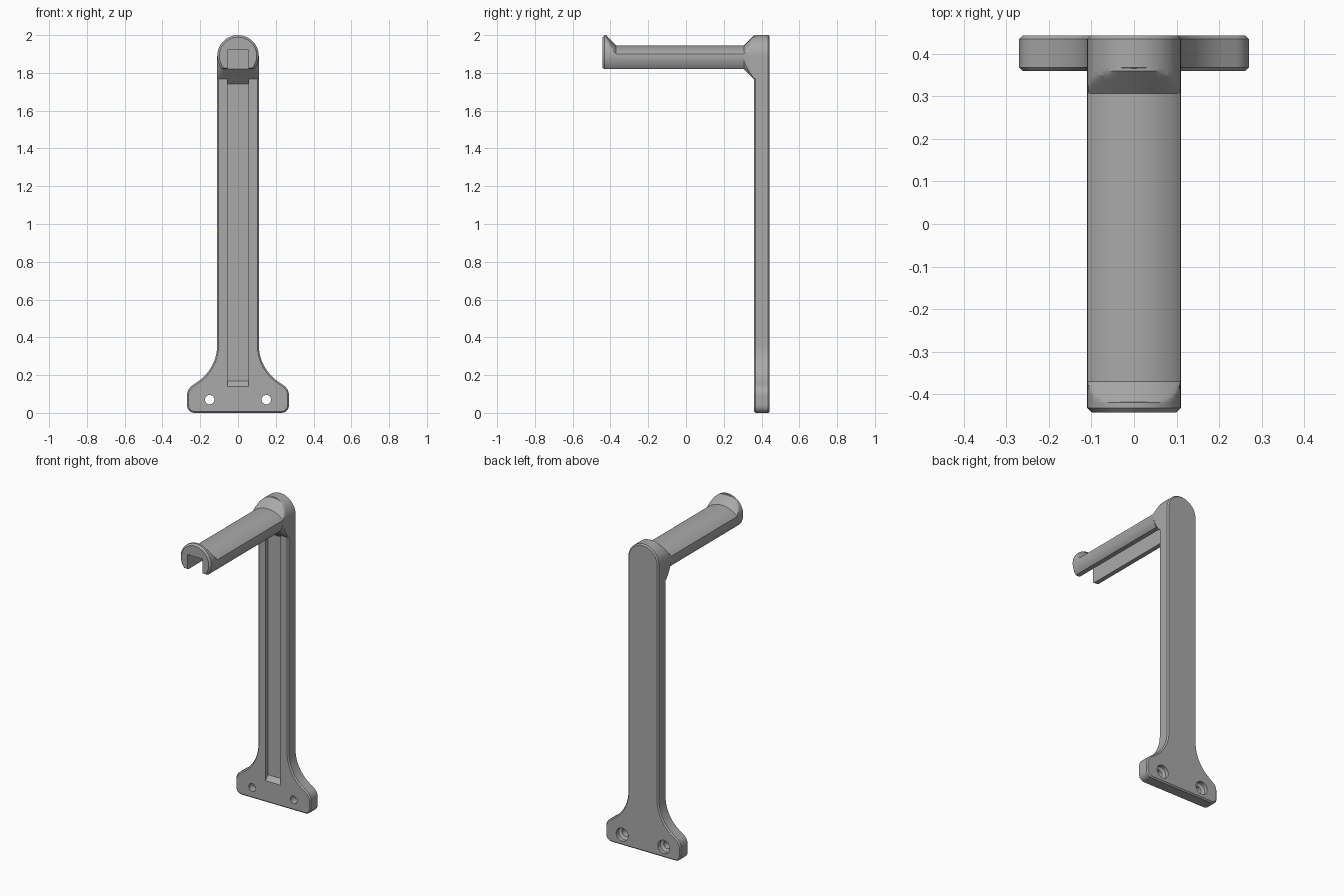
import bpy, bmesh
from math import sin, cos, pi, radians, sqrt
from mathutils import Vector

cube = bpy.data.objects.get("Cube")
if cube:
    bpy.data.objects.remove(cube, do_unlink=True)

grey = bpy.data.materials.new("mid_grey")
grey.use_nodes = True
COLOUR = (0.4, 0.4, 0.4, 1)
grey.diffuse_color = COLOUR
grey.node_tree.nodes["Principled BSDF"].inputs["Base Color"].default_value = COLOUR

R, AXIS = 0.11, 1.89          # post half width, height of the round top's centre
BACK, FRONT = 0.443, 0.36     # post depth range
ARM_LOW, CROWN = 1.82, 0.157  # arm underside, radius of its shallow top


def loft(name, rings):
    """Skin closed rings of equal length and cap both ends."""
    bm = bmesh.new()
    loops = [[bm.verts.new(p) for p in ring] for ring in rings]
    n = len(loops[0])
    for a, b in zip(loops, loops[1:]):
        for i in range(n):
            j = (i + 1) % n
            bm.faces.new((a[i], a[j], b[j], b[i]))
    bm.faces.new(loops[0][::-1])
    bm.faces.new(loops[-1])
    bmesh.ops.remove_doubles(bm, verts=bm.verts, dist=0.00005)
    bmesh.ops.recalc_face_normals(bm, faces=bm.faces)
    mesh = bpy.data.meshes.new(name)
    bm.to_mesh(mesh)
    bm.free()
    mesh.materials.append(grey)
    ob = bpy.data.objects.new(name, mesh)
    bpy.context.collection.objects.link(ob)
    return ob


def select(ob):
    bpy.ops.object.select_all(action='DESELECT')
    ob.select_set(True)
    bpy.context.view_layer.objects.active = ob


def cut(ob, cutter):
    cutter.hide_render = True
    mod = ob.modifiers.new("cut", 'BOOLEAN')
    mod.operation, mod.solver, mod.object = 'DIFFERENCE', 'EXACT', cutter
    select(ob)
    bpy.ops.object.modifier_apply(modifier=mod.name)
    bpy.data.objects.remove(cutter, do_unlink=True)


def arc(cx, cz, r, start, end, steps):
    angles = [radians(start + (end - start) * i / steps) for i in range(steps + 1)]
    return [Vector((cx + r * cos(a), cz + r * sin(a))) for a in angles]


def rect(y, half, low, high):
    return [(-half, y, low), (half, y, low), (half, y, high), (-half, y, high)]


# Post: flared foot, straight shaft and round top, with chamfered rims
half = arc(0.23, 0.04, 0.04, -90, 0, 6)
half += arc(0.205, 0.092, 0.065, 0, 55, 8)
half += arc(R + 0.235, 0.36, 0.235, 235, 180, 12)
half += arc(0, AXIS, R, 0, 90, 16)
outline = half + [Vector((-p.x, p.y)) for p in half[-2::-1]]


def inset(points, d):
    out = []
    for i, p in enumerate(points):
        a = (p - points[i - 1]).normalized()
        b = (points[(i + 1) % len(points)] - p).normalized()
        t = (a + b).normalized()
        out.append(p + Vector((-t.y, t.x)) * d)
    return out


rim = 0.008
levels = [(FRONT, rim), (FRONT + rim, 0), (BACK - rim, 0), (BACK, rim)]
post = loft("post", [[(p.x, y, p.y) for p in inset(outline, d)] for y, d in levels])

# Front groove with sloping ends
cut(post, loft("groove_cutter", [rect(y, 0.055, 0.14 + y - FRONT, 1.77 - y + FRONT)
                                 for y in (FRONT - 0.01, FRONT + 0.028)]))

# Screw holes, countersunk from the back
for side in (-1, 1):
    steps = ((FRONT - 0.02, 0.025), (0.408, 0.025), (0.418, 0.043), (BACK + 0.02, 0.043))
    rings = [[(p.x, y, p.y) for p in arc(side * 0.15, 0.07, r, 0, 345, 23)] for y, r in steps]
    cut(post, loft("screw_hole_cutter", rings))


# Arm: one section, grown upward for the lip and both ways for the gusset
def section(y, up=0.0, down=0.0, scale=1.0):
    xs = [-R * cos(pi * i / 32) for i in range(33)]
    top, low = [], []
    for x in xs:
        circle = sqrt(max(R * R - x * x, 0))
        crown = 1.945 - CROWN + sqrt(CROWN ** 2 - x * x)
        top.append((x, min(AXIS + circle, crown + up)))
        under = sqrt(max((R + down) ** 2 - x * x, 0))
        low.append((x, max(ARM_LOW - down, AXIS - under)))
    return [(x * scale, y, AXIS + (z - AXIS) * scale) for x, z in low + top[::-1]]


lip, root = -0.37, 0.307
sections = [section(-BACK, 0.1, scale=0.9), section(-0.432, 0.1), section(-0.419, 0.1)]
sections += [section(lip - 0.048 * (1 - i / 5), 0.048 * (1 - i / 5)) for i in range(6)]
sections += [section(root + 0.053 * i / 5, 0.053 * i / 5, 0.053 * i / 5) for i in range(6)]
sections += [section(FRONT + 0.008, 0.053, 0.053)]
arm = loft("arm", sections)

# Slot along the underside, open at the lip
cut(arm, loft("slot_cutter", [rect(y, 0.055, 1.7, 1.92) for y in (-0.5, root)]))

for ob in (post, arm):
    select(ob)
    bpy.ops.object.shade_smooth_by_angle(angle=radians(25))
